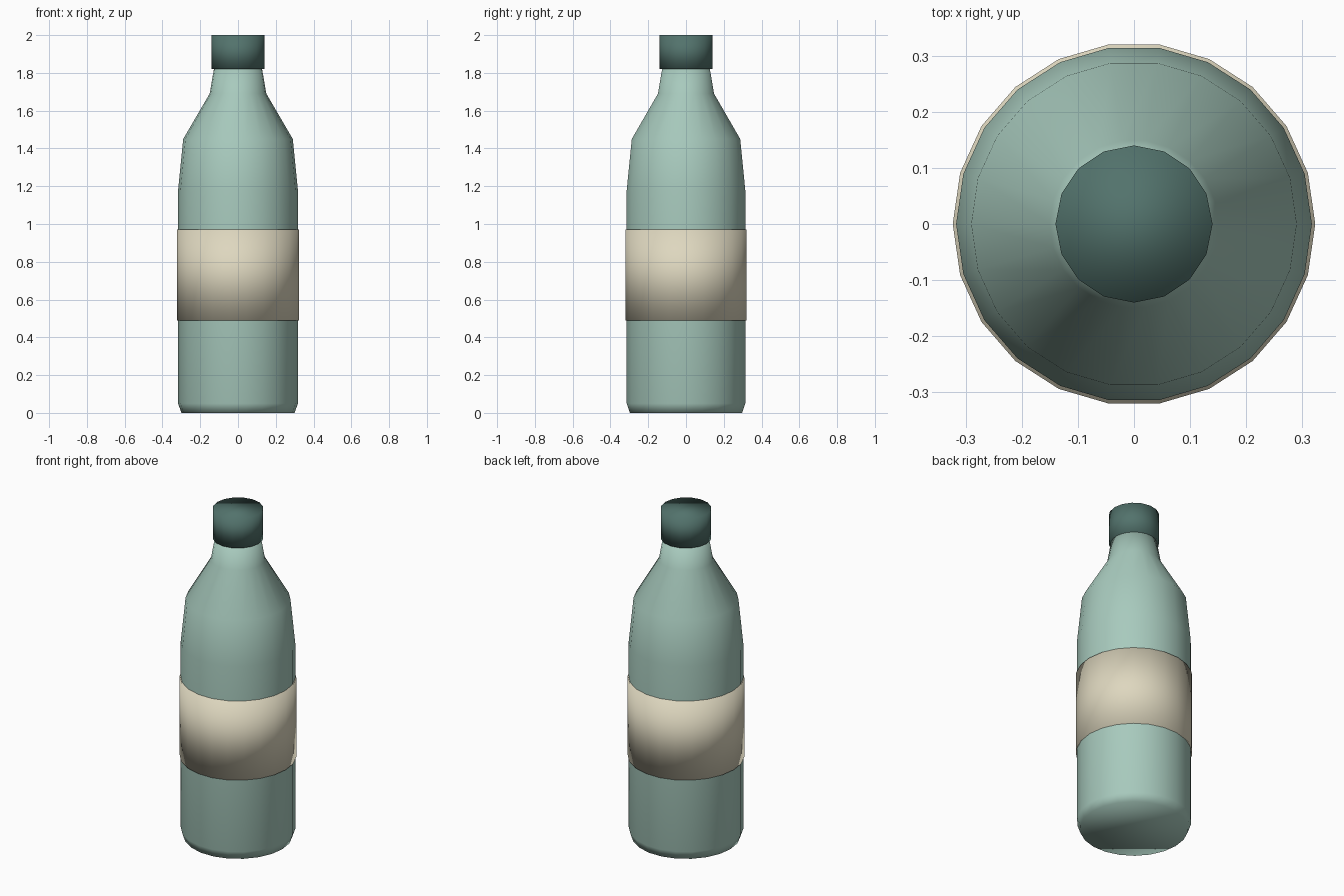
import bpy, bmesh
from math import cos, sin, tau

if "Cube" in bpy.data.objects:
    bpy.data.objects.remove(bpy.data.objects["Cube"])


def material(name, rgb):
    m = bpy.data.materials.new(name)
    m.diffuse_color = (*rgb, 1)
    m.use_nodes = True
    m.node_tree.nodes["Principled BSDF"].inputs["Base Color"].default_value = m.diffuse_color
    return m


def lathe(name, profile, sides, mat):
    """Closed, fully smooth solid of revolution from (radius, z) points, bottom to top."""
    bm = bmesh.new()
    rings = [[bm.verts.new((r * cos(tau * i / sides), r * sin(tau * i / sides), z))
              for i in range(sides)] for r, z in profile]
    for lo, hi in zip(rings, rings[1:]):
        for i in range(sides):
            j = (i + 1) % sides
            bm.faces.new((lo[i], lo[j], hi[j], hi[i]))
    bm.faces.new(rings[0][::-1])
    bm.faces.new(rings[-1])
    for f in bm.faces:
        f.smooth = True
    mesh = bpy.data.meshes.new(name)
    bm.to_mesh(mesh)
    bm.free()
    mesh.materials.append(mat)
    ob = bpy.data.objects.new(name, mesh)
    bpy.context.collection.objects.link(ob)
    return ob


glass = material("pale green glass", (0.39, 0.59, 0.51))
paper = material("cream paper", (0.73, 0.68, 0.52))
lid = material("dark green lid", (0.085, 0.17, 0.15))

# Bottle: chamfered foot, straight body, tapered shoulder and neck
lathe("bottle", [(0.30, 0), (0.317, 0.05), (0.317, 1.18), (0.29, 1.45),
                 (0.15, 1.69), (0.126, 1.83)], 22, glass)
# Wrap-around band
lathe("label", [(0.323, 0.49), (0.323, 0.97)], 22, paper)
# Screw cap
lathe("cap", [(0.14, 1.82), (0.14, 2.0)], 16, lid)
